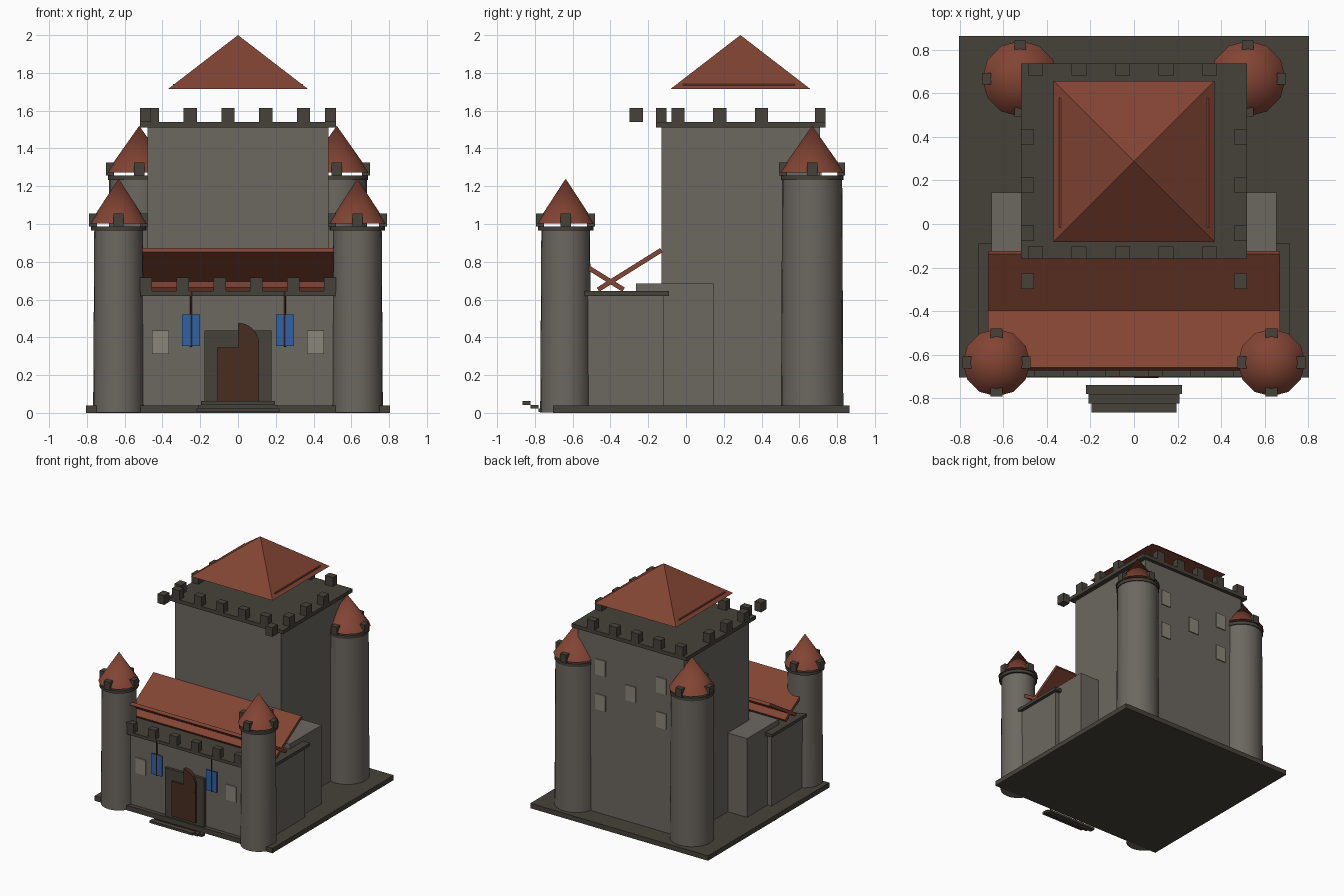
import bpy, bmesh, math
from mathutils import Matrix

if "Cube" in bpy.data.objects:
    bpy.data.objects.remove(bpy.data.objects["Cube"])


def material(name, rgb):
    m = bpy.data.materials.new(name)
    m.diffuse_color = (*rgb, 1)
    m.use_nodes = True
    m.node_tree.nodes["Principled BSDF"].inputs["Base Color"].default_value = m.diffuse_color
    return m


STONE = material("wall_stone", (0.150, 0.135, 0.117))
DARK = material("dark_stone", (0.061, 0.054, 0.042))
ROOF = material("red_roof", (0.223, 0.058, 0.034))
WOOD = material("dark_wood", (0.065, 0.027, 0.014))
BLUE = material("banner_blue", (0.030, 0.127, 0.376))
PANE = material("window_pale", (0.262, 0.238, 0.195))


def finish(name, bm, mat):
    bmesh.ops.recalc_face_normals(bm, faces=bm.faces)
    me = bpy.data.meshes.new(name)
    bm.to_mesh(me)
    bm.free()
    me.materials.append(mat)
    ob = bpy.data.objects.new(name, me)
    bpy.context.collection.objects.link(ob)
    return ob


def add_box(bm, x0, x1, y0, y1, z0, z1):
    m = Matrix.Translation(((x0 + x1) / 2, (y0 + y1) / 2, (z0 + z1) / 2))
    bmesh.ops.create_cube(bm, size=1, matrix=m @ Matrix.Diagonal((x1 - x0, y1 - y0, z1 - z0, 1)))


def boxes(name, mat, *dims):
    bm = bmesh.new()
    for d in dims:
        add_box(bm, *d)
    return finish(name, bm, mat)


def cone(name, mat, x, y, z0, z1, r0, r1, n, smooth=True):
    bm = bmesh.new()
    bmesh.ops.create_cone(bm, cap_ends=True, segments=n, radius1=r0, radius2=r1, depth=z1 - z0,
                          matrix=Matrix.Translation((x, y, (z0 + z1) / 2)))
    if r1 == 0:
        bmesh.ops.remove_doubles(bm, verts=bm.verts, dist=1e-5)
    for f in bm.faces:
        f.smooth = smooth and len(f.verts) <= 4
    return finish(name, bm, mat)


# Base and main masses
boxes("base", DARK, (-0.805, 0.805, -0.705, 0.865, 0, 0.04))
boxes("keep", STONE, (-0.48, 0.48, -0.13, 0.71, 0.003, 1.51))
boxes("keep_parapet", DARK, (-0.52, 0.52, -0.16, 0.738, 1.51, 1.54))
boxes("front_hall", STONE, (-0.69, 0.69, -0.67, -0.12, 0.003, 0.62))
boxes("hall_parapet", DARK, (-0.716, 0.716, -0.70, -0.09, 0.62, 0.645))
for s, side in ((-1, "left"), (1, "right")):
    x0, x1 = sorted((s * 0.40, s * 0.655))
    boxes(side + "_annex", STONE, (x0, x1, -0.265, 0.145, 0.003, 0.685))

# Keep merlons: front and back rows, then side rows that run past the front
bm = bmesh.new()
for i in range(5):
    x = -0.453 + 0.2 * i
    for y0, y1 in ((-0.16, -0.104), (0.682, 0.738)):
        add_box(bm, x - 0.035, x + 0.035, y0, y1, 1.54, 1.615)
for i in range(4):
    y = -0.263 + 0.221 * i
    for s in (-1, 1):
        add_box(bm, s * 0.49 - 0.03, s * 0.49 + 0.03, y - 0.035, y + 0.035, 1.54, 1.615)
finish("keep_merlons", bm, DARK)

# Hall merlons
bm = bmesh.new()
for i in range(6):
    x = (i - 2.5) * 0.195
    add_box(bm, x - 0.033, x + 0.033, -0.70, -0.65, 0.645, 0.718)
finish("hall_merlons", bm, DARK)

# Floating pyramid roof with a thin plate through it
bm = bmesh.new()
base = [bm.verts.new((x, 0.288 + y, 1.715)) for x, y in
        ((-0.37, -0.37), (0.37, -0.37), (0.37, 0.37), (-0.37, 0.37))]
tip = bm.verts.new((0, 0.288, 2.0))
bm.faces.new(base)
for i in range(4):
    bm.faces.new((base[i], base[(i + 1) % 4], tip))
finish("keep_roof", bm, ROOF)
boxes("roof_plate", ROOF, (-0.345, 0.345, -0.016, 0.578, 1.734, 1.742))

# Hall roof: two crossed slanted slabs forming a valley
for s, name in ((1, "hall_roof_back"), (-1, "hall_roof_front")):
    bm = bmesh.new()
    m = (Matrix.Translation((0, -0.398 + s * 0.1, 0.757))
         @ Matrix.Rotation(s * math.radians(32), 4, 'X')
         @ Matrix.Diagonal((1.34, 0.395, 0.025, 1)))
    bmesh.ops.create_cube(bm, size=1, matrix=m)
    finish(name, bm, ROOF)

# Corner towers: body, ring, conical cap, four merlons
towers = (("front", 0.632, -0.637, 0.135, 0.965, 1.002, 1.24, 0.155),
          ("back", 0.523, 0.668, 0.165, 1.232, 1.272, 1.52, 0.174))
for name, tx, ty, r, top, eave, apex, rc in towers:
    for s, side in ((-1, "left"), (1, "right")):
        n, x = f"{name}_{side}_tower", s * tx
        cone(n, STONE, x, ty, 0.002, top, r, r - 0.006, 24)
        cone(n + "_ring", DARK, x, ty, top, eave - 0.014, rc - 0.008, rc - 0.008, 24)
        cone(n + "_cap", ROOF, x, ty, eave, apex, rc, 0, 12)
        bm = bmesh.new()
        for k in range(4):
            a = k * math.pi / 2
            cx, cy = x + math.cos(a) * (rc - 0.02), ty + math.sin(a) * (rc - 0.02)
            hx, hy = (0.021, 0.027) if k % 2 == 0 else (0.027, 0.021)
            add_box(bm, cx - hx, cx + hx, cy - hy, cy + hy, eave - 0.014, eave + 0.053)
        finish(n + "_merlons", bm, DARK)

# Gate: stone surround, door leaf and sideways half-disc arch
boxes("gate_surround", DARK, (-0.178, 0.178, -0.692, -0.66, 0.04, 0.435))
boxes("door", WOOD, (-0.11, 0.11, -0.705, -0.68, 0.06, 0.347))
bm = bmesh.new()
arc = [bm.verts.new((0.112 * math.cos(a), -0.708, 0.365 + 0.112 * math.sin(a)))
       for a in (math.pi * (i / 12 - 0.5) for i in range(13))]
f = bm.faces.new(arc)
ext = bmesh.ops.extrude_face_region(bm, geom=[f])
bmesh.ops.translate(bm, vec=(0, 0.03, 0), verts=[v for v in ext["geom"] if isinstance(v, bmesh.types.BMVert)])
finish("door_arch", bm, WOOD)

# Steps rising outwards
for i, w in enumerate((0.221, 0.21, 0.195)):
    y = -0.74 - 0.042 * i
    boxes(f"step_{i + 1}", DARK, (-w, w, y - 0.042, y, 0.005 + 0.019 * i, 0.024 + 0.019 * i))

# Banners, poles and front windows
for s, side in ((-1, "left"), (1, "right")):
    x = s * 0.248
    boxes(side + "_banner", BLUE, (x - 0.048, x + 0.048, -0.698, -0.690, 0.355, 0.522))
    cone(side + "_banner_pole", WOOD, x, -0.709, 0.35, 0.64, 0.005, 0.005, 8).location.y = 0.012
    x = s * 0.41
    boxes(side + "_front_window", PANE, (x - 0.046, x + 0.046, -0.678, -0.669, 0.312, 0.437))

# Back windows of the keep
bm = bmesh.new()
for x, z in ((0, 1.095), (0.275, 1.235), (0.275, 0.95), (-0.275, 1.235), (-0.275, 0.95)):
    add_box(bm, x - 0.046, x + 0.046, 0.709, 0.718, z - 0.063, z + 0.063)
finish("back_windows", bm, PANE)
